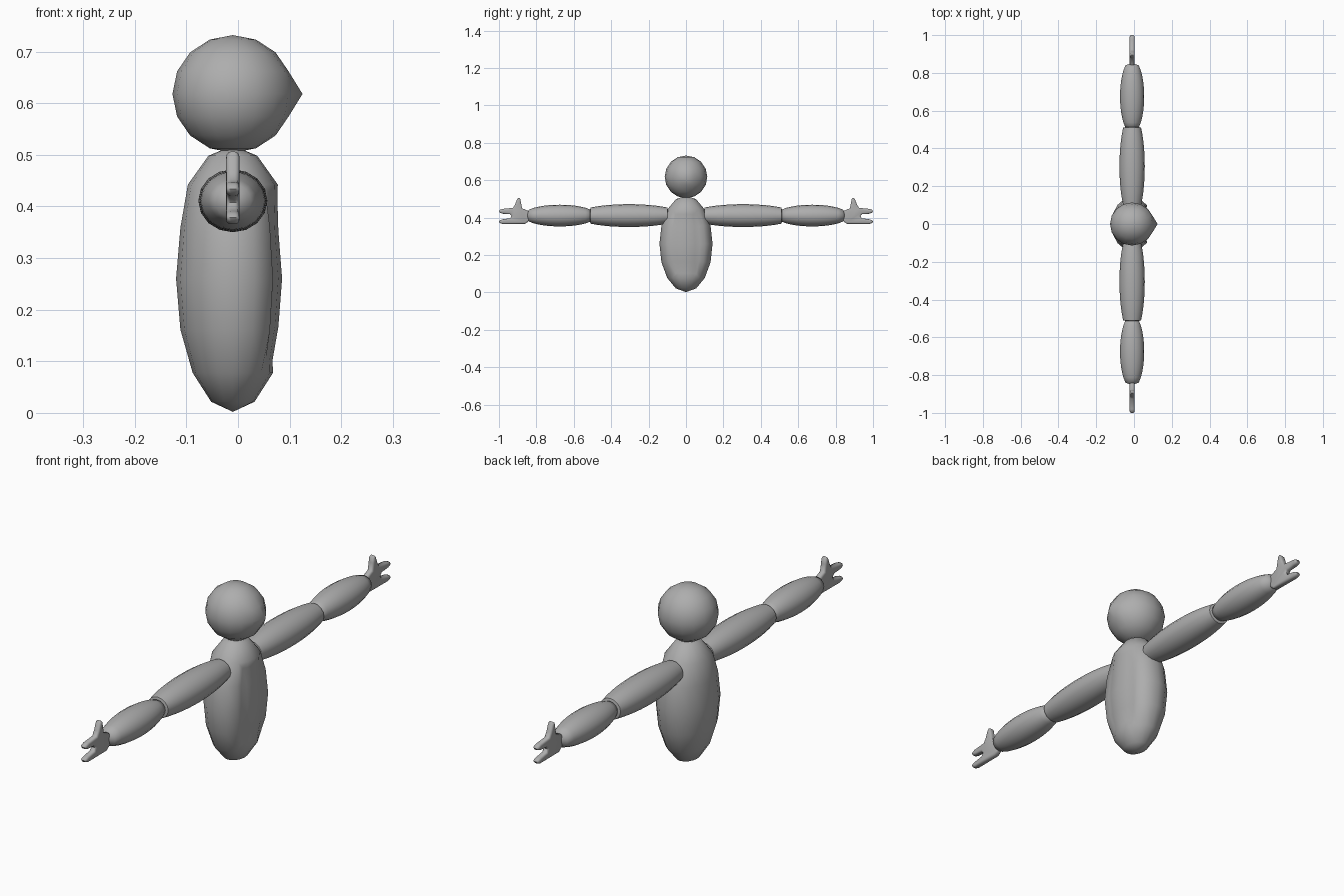
import bpy, bmesh, math
from mathutils import Matrix, Vector

if "Cube" in bpy.data.objects:
    bpy.data.objects.remove(bpy.data.objects["Cube"])

CX = -0.01  # body axis
grey = bpy.data.materials.new("plain_grey")
grey.diffuse_color = (0.42, 0.42, 0.42, 1)
grey.use_nodes = True
grey.node_tree.nodes["Principled BSDF"].inputs["Base Color"].default_value = grey.diffuse_color


def finish(name, bm, angle=180):
    bmesh.ops.recalc_face_normals(bm, faces=bm.faces[:])
    me = bpy.data.meshes.new(name)
    bm.to_mesh(me)
    bm.free()
    ob = bpy.data.objects.new(name, me)
    bpy.context.collection.objects.link(ob)
    me.materials.append(grey)
    bpy.ops.object.select_all(action='DESELECT')
    ob.select_set(True)
    bpy.context.view_layer.objects.active = ob
    bpy.ops.object.shade_smooth_by_angle(angle=math.radians(angle))
    return ob


def ellipsoid(center, radii):
    bm = bmesh.new()
    bmesh.ops.create_uvsphere(bm, u_segments=16, v_segments=8, radius=1)
    bm.transform(Matrix.Translation(center) @ Matrix.Diagonal((*radii, 1)))
    return bm


# Head with a slightly drawn-out nose point
bm = ellipsoid((CX, 0, 0.618), (0.117, 0.114, 0.114))
nose = max(bm.verts, key=lambda v: v.co.x)
nose.co.x = 0.125
finish("head", bm)

# Torso with a grooved belly panel
bm = ellipsoid((CX, 0, 0.26), (0.11, 0.142, 0.258))
for v in bm.verts:
    if v.co.z > 0.42:  # fuller shoulders
        v.co.x = CX + (v.co.x - CX) * 1.12
belly = []
for f in bm.faces:
    c = f.calc_center_median()
    a = math.atan2(c.y / 0.142, (c.x - CX) / 0.11)
    if abs(a) < math.radians(45) and 0.085 < c.z < 0.435:
        belly.append(f)
bmesh.ops.inset_region(bm, faces=belly, thickness=0.02, depth=-0.014,
                       use_even_offset=True, use_boundary=True)
finish("torso", bm)


def lathe_y(name, side, center, half, length, r_x, r_z, n=12, seg=16):
    """Clipped ellipsoid limb along y."""
    bm = bmesh.new()
    rings = []
    for i in range(n + 1):
        t = -half + 2 * half * i / n
        k = math.sqrt(1 - (t / length) ** 2)
        rings.append([bm.verts.new((CX + r_x * k * math.cos(2 * math.pi * j / seg),
                                    side * (center + t),
                                    0.411 + r_z * k * math.sin(2 * math.pi * j / seg)))
                      for j in range(seg)])
    for a, b in zip(rings, rings[1:]):
        for j in range(seg):
            bm.faces.new((a[j], a[(j + 1) % seg], b[(j + 1) % seg], b[j]))
    # Rounded end caps
    for ring, s in ((rings[0], -1), (rings[-1], 1)):
        tip = bm.verts.new((CX, side * (center + s * (half + 0.012)), 0.411))
        for j in range(seg):
            bm.faces.new((ring[j], ring[(j + 1) % seg], tip))
    finish(name, bm, 60)


# Hand outline (y, z): palm, two fingers and a raised thumb
HAND = [(0.835, 0.385), (0.86, 0.367), (0.98, 0.366), (0.995, 0.371), (1.0, 0.379),
        (0.995, 0.386), (0.98, 0.391), (0.94, 0.397), (0.932, 0.408), (0.94, 0.418),
        (0.98, 0.421), (0.995, 0.426), (1.0, 0.434), (0.995, 0.442), (0.98, 0.447),
        (0.925, 0.452), (0.914, 0.47), (0.904, 0.497), (0.895, 0.506), (0.886, 0.5),
        (0.882, 0.48), (0.876, 0.45), (0.835, 0.432)]


def hand(name, side):
    bm = bmesh.new()
    f = bm.faces.new([bm.verts.new((CX - 0.013, side * y, z)) for y, z in HAND])
    out = bmesh.ops.extrude_face_region(bm, geom=[f])["geom"]
    moved = [g for g in out if isinstance(g, bmesh.types.BMVert)]
    bmesh.ops.translate(bm, verts=moved, vec=Vector((0.026, 0, 0)))
    bmesh.ops.recalc_face_normals(bm, faces=bm.faces[:])
    rim = [e for e in bm.edges if abs(e.verts[0].co.x - e.verts[1].co.x) < 1e-5]
    bmesh.ops.bevel(bm, geom=rim, offset=0.009, segments=3, profile=0.5,
                    affect='EDGES', clamp_overlap=True)
    finish(name, bm, 60)


# Arms, one on each side
for label, side in (("front", -1), ("back", 1)):
    lathe_y(label + "_upper_arm", side, 0.305, 0.205, 0.29, 0.067, 0.061)
    lathe_y(label + "_forearm", side, 0.675, 0.165, 0.198, 0.064, 0.058)
    hand(label + "_hand", side)
